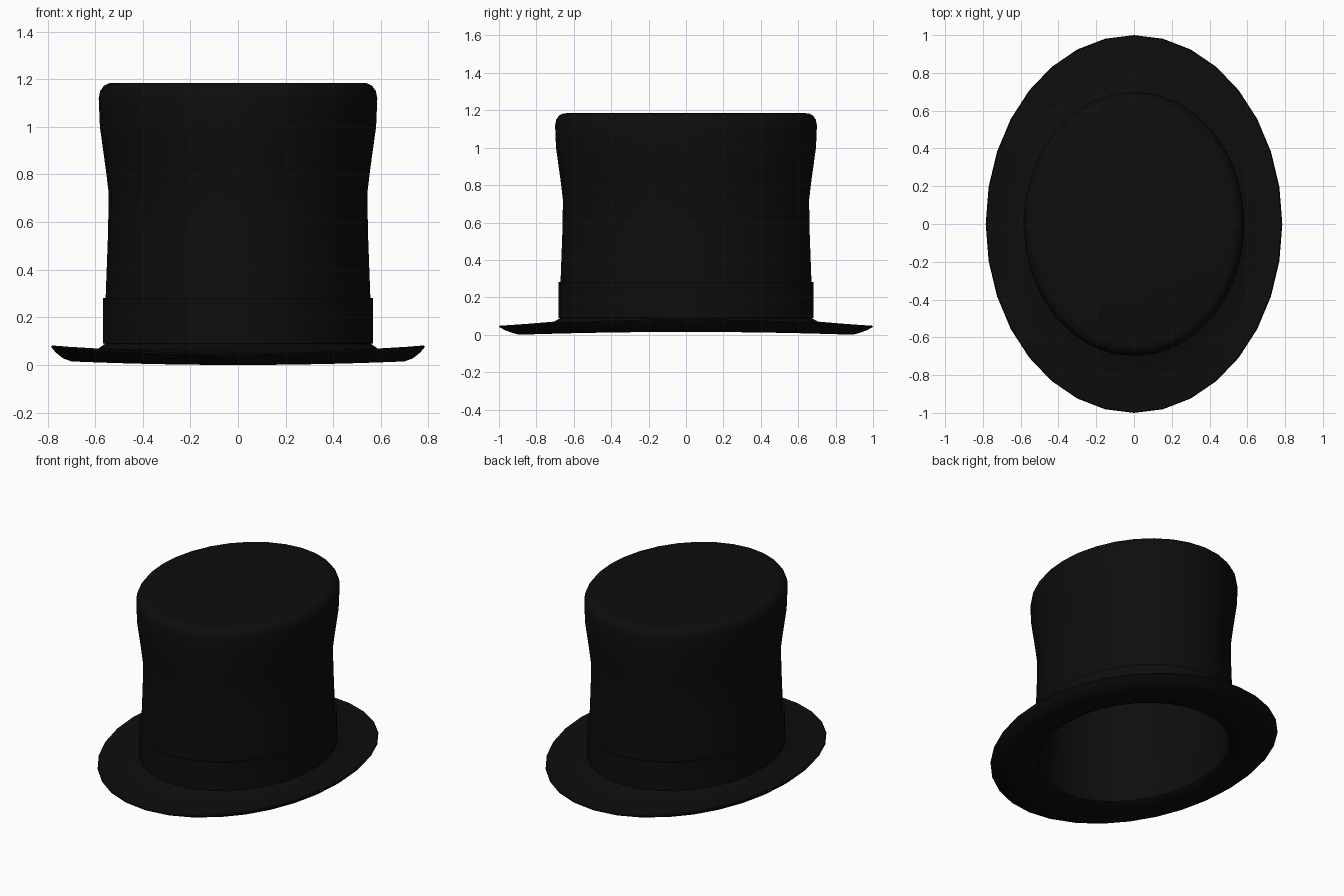
import bpy, bmesh, math

if "Cube" in bpy.data.objects:
    bpy.data.objects.remove(bpy.data.objects["Cube"])

SEGMENTS = 32

black = bpy.data.materials.new("soft black")
black.diffuse_color = (0.004, 0.004, 0.004, 1)
black.use_nodes = True
black.node_tree.nodes["Principled BSDF"].inputs["Base Color"].default_value = black.diffuse_color


def lathe(name, rings, cap_start=False, cap_end=False, closed=False):
    """Skin oval rings given as (x radius, y radius, z at the sides, z at front and back)."""
    bm = bmesh.new()
    loops = []
    for rx, ry, z_side, z_end in rings:
        loop = []
        for i in range(SEGMENTS):
            a = 2 * math.pi * i / SEGMENTS
            z = z_end + (z_side - z_end) * math.cos(a) ** 2
            loop.append(bm.verts.new((rx * math.cos(a), ry * math.sin(a), z)))
        loops.append(loop)
    pairs = list(zip(loops, loops[1:]))
    if closed:
        pairs.append((loops[-1], loops[0]))
    for low, high in pairs:
        for i in range(SEGMENTS):
            j = (i + 1) % SEGMENTS
            bm.faces.new((low[i], low[j], high[j], high[i]))
    if cap_start:
        bm.faces.new(loops[0])
    if cap_end:
        bm.faces.new(loops[-1])
    bmesh.ops.recalc_face_normals(bm, faces=bm.faces)
    mesh = bpy.data.meshes.new(name)
    bm.to_mesh(mesh)
    bm.free()
    mesh.materials.append(black)
    obj = bpy.data.objects.new(name, mesh)
    bpy.context.collection.objects.link(obj)
    bpy.ops.object.select_all(action='DESELECT')
    obj.select_set(True)
    bpy.context.view_layer.objects.active = obj
    bpy.ops.object.shade_smooth_by_angle(angle=math.radians(40))
    return obj


def oval(r, z):
    """Crown ring: longer front to back by a constant offset."""
    return (r, r + 0.115, z, z)


# Hollow body: inner lining, opening, curled brim, then the waisted crown
lining = [oval(0.50, 1.14), oval(0.545, 1.10), oval(0.54, 1.0),
          oval(0.505, 0.72), oval(0.51, 0.55), oval(0.525, 0.10)]
brim = [(0.535, 0.65, 0.035, 0.02), (0.56, 0.68, 0.018, 0.008),
        (0.70, 0.89, 0.015, 0.0), (0.735, 0.93, 0.028, 0.01),
        (0.765, 0.97, 0.052, 0.025), (0.785, 1.0, 0.076, 0.042),
        (0.78, 0.995, 0.082, 0.048), (0.68, 0.85, 0.072, 0.058),
        (0.59, 0.705, 0.066, 0.07), (0.56, 0.675, 0.088, 0.088)]
crown = [oval(0.556, 0.28), oval(0.546, 0.55), oval(0.543, 0.72),
         oval(0.555, 0.82), oval(0.58, 1.0), oval(0.585, 1.12),
         oval(0.579, 1.15), oval(0.563, 1.173), oval(0.542, 1.183),
         oval(0.515, 1.185)]
lathe("hat_body", lining + brim + crown, cap_start=True, cap_end=True)

# Ribbon wrapped round the base of the crown
lathe("hat_band", [oval(0.545, 0.09), oval(0.568, 0.09),
                   oval(0.568, 0.282), oval(0.545, 0.282)], closed=True)
